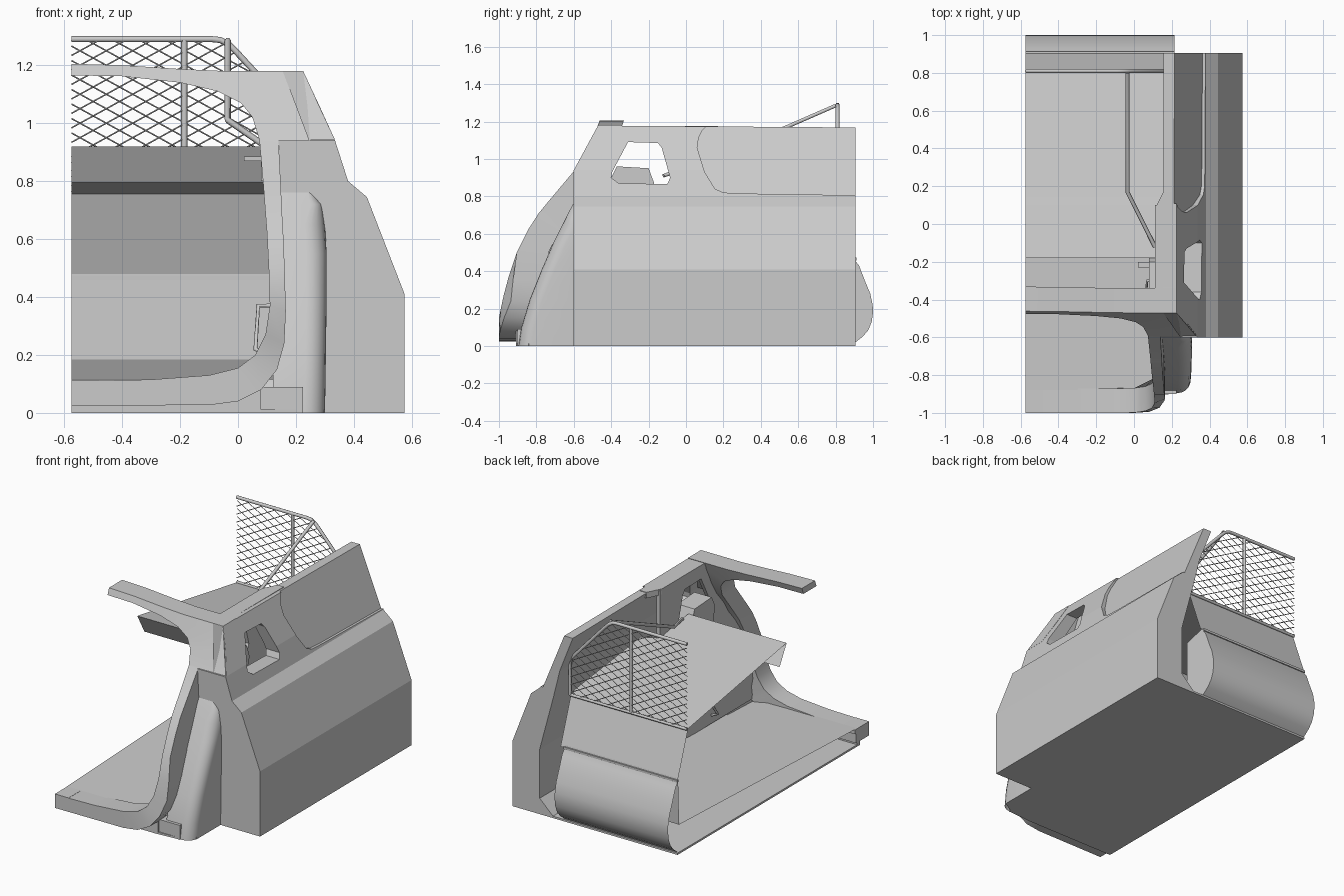
import bpy, bmesh, math
from mathutils import Vector

if "Cube" in bpy.data.objects:
    bpy.data.objects.remove(bpy.data.objects["Cube"])

CUT = -0.575  # open middle plane of the half body


def mesh(name, verts, faces, smooth=False):
    me = bpy.data.meshes.new(name)
    me.from_pydata(verts, [], faces)
    bm = bmesh.new()
    bm.from_mesh(me)
    bmesh.ops.recalc_face_normals(bm, faces=bm.faces)
    bm.to_mesh(me)
    bm.free()
    ob = bpy.data.objects.new(name, me)
    bpy.context.collection.objects.link(ob)
    if smooth:
        bpy.ops.object.select_all(action='DESELECT')
        ob.select_set(True)
        bpy.context.view_layer.objects.active = ob
        bpy.ops.object.shade_smooth_by_angle(angle=math.radians(35))
    return ob


def prism(name, pts, place, a, b, caps=(True, True), closed=True, smooth=False):
    """Extrude 2D points between a and b; place(p, q, t) returns a 3D point."""
    n = len(pts)
    verts = [place(p, q, t) for t in (a, b) for p, q in pts]
    m = n if closed else n - 1
    faces = [(i, (i + 1) % n, n + (i + 1) % n, n + i) for i in range(m)]
    if caps[0]:
        faces.append(tuple(range(n)))
    if caps[1]:
        faces.append(tuple(range(n, 2 * n)))
    return mesh(name, verts, faces, smooth)


along_x = lambda y, z, x: (x, y, z)
along_y = lambda x, z, y: (x, y, z)
along_z = lambda x, y, z: (x, y, z)


def interp(table, v):
    for (a, fa), (b, fb) in zip(table, table[1:]):
        if v <= b:
            return fa + (fb - fa) * max(0, (v - a) / (b - a))
    return table[-1][1]


def box(name, lo, hi):
    return prism(name, [(lo[0], lo[1]), (hi[0], lo[1]), (hi[0], hi[1]), (lo[0], hi[1])],
                 along_z, lo[2], hi[2])


def bars(name, paths, r, res=1):
    cu = bpy.data.curves.new(name, 'CURVE')
    cu.dimensions = '3D'
    cu.bevel_depth, cu.bevel_resolution, cu.use_fill_caps = r, res, True
    for path in paths:
        s = cu.splines.new('POLY')
        s.points.add(len(path) - 1)
        for p, co in zip(s.points, path):
            p.co = (*co, 1)
    ob = bpy.data.objects.new(name, cu)
    bpy.context.collection.objects.link(ob)
    bpy.ops.object.select_all(action='DESELECT')
    ob.select_set(True)
    bpy.context.view_layer.objects.active = ob
    bpy.ops.object.convert(target='MESH')
    return ob


def cut(ob, cutter):
    mod = ob.modifiers.new("cut", 'BOOLEAN')
    mod.object, mod.operation, mod.solver = cutter, 'DIFFERENCE', 'EXACT'
    cutter.hide_render = True
    cutter.display_type = 'WIRE'


# front slope: y as a function of height
SLOPE = [(0, -1), (.15, -1), (.25, -.98), (.35, -.955), (.5, -.905), (.65, -.83),
         (.72, -.78), (.94, -.595), (1.03, -.54), (1.11, -.5), (1.18, -.47), (1.21, -.46)]

# side wall: outer and inner profile, slanted front edge above the shoulder
outer = [(.575, 0), (.575, .41), (.445, .745), (.38, .8), (.335, .94), (.225, 1.178)]
inner = [(.155, 1.178), (.245, .94), (.29, .76), (.385, .41), (.385, .1), (.28, 0)]
side_wall = prism("side_wall", outer + inner,
                  lambda x, z, t: (x, .905 if t else (-.6 if z <= .94 else interp(SLOPE, z)),
                                   z - (.01 if t and z > 1 else 0)), 0, 1)
prism("front_bulkhead", outer[:5] + [(.14, .94), (.13, 0)], along_y, -.602, -.57)

# cabin lining and roof strip
lining = prism("cabin_lining", [(-.86, .14), (-.82, .4), (-.76, .57), (-.67, .72), (-.47, .94),
                                (-.36, 1.17), (.1, 1.17), (.1, .14)], along_x, .112, .135)
prism("roof_strip", [(.11, -.4), (.2, -.4), (.2, .17), (.155, .17), (.11, .08)],
      along_z, 1.14, 1.177)

# window hole and recessed rear panel
window = prism("window_cutter", [(-.31, 1.09), (-.15, 1.085), (-.13, 1.06), (-.085, .9),
                                 (-.1, .865), (-.36, .87), (-.4, .9), (-.395, .93)],
               along_x, 0, .6)
cut(side_wall, window)
cut(lining, window)
arc = [(.06 + .09 * (1 - math.cos(a)), 1.06 + .13 * math.sin(a))
       for a in (0, .4, .8, 1.2, 1.57)]
recess = prism("recess_cutter", arc + [(.95, 1.21), (.95, .805), (.3, .815), (.2, .82),
                                       (.155, .84), (.1, .93)],
               lambda y, z, t: (.375 - (z - .8) * .41 - .01 + t, y, z), 0, .15)
cut(side_wall, recess)

# front arch frame: rings of four points around the window opening
ins = [(CUT, 1.165), (-.4, 1.162), (-.2, 1.14), (-.07, 1.11), (.01, 1.07), (.05, 1.02),
       (.073, .945), (.074, .94), (.088, .78), (.093, .71), (.1, .62), (.106, .5), (.11, .37),
       (.095, .27), (.06, .2), (0, .155), (-.1, .13), (-.3, .115), (CUT, .11)]
outs = [(CUT, 1.205), (-.4, 1.2), (-.2, 1.187), (-.05, 1.18), (.225, 1.18), (.281, 1.06),
        (.335, .942), (.14, .94), (.148, .78), (.151, .71), (.156, .62), (.161, .5), (.165, .35),
        (.16, .24), (.135, .15), (.08, .08), (0, .04), (-.1, .027), (CUT, .025)]
verts, faces = [], []
for (xi, zi), (xo, zo) in zip(ins, outs):
    yi, yo = interp(SLOPE, zi), interp(SLOPE, zo)
    yo += .05 * max(0, xo / .165) ** 3 * min(1, max(0, (.5 - zo) / .25))
    d = .13 if zo > .9 or xo < .12 else .17
    verts += [(xi, yi, zi), (xo, yo, zo), (xo, yo + d, zo), (xi, yi + .13, zi)]
for i in range(len(ins) - 1):
    for k in range(4):
        j = (k + 1) % 4
        faces.append((4 * i + k, 4 * i + j, 4 * i + 4 + j, 4 * i + 4 + k))
faces += [(0, 1, 2, 3), tuple(range(len(verts) - 4, len(verts)))]
mesh("front_arch", verts, faces, True)

# rounded fender in front of the bulkhead
rows = [(0, -.895, .3), (.1, -.88, .302), (.25, -.835, .304), (.4, -.775, .306), (.55, -.71, .306),
        (.65, -.66, .3), (.72, -.625, .29), (.765, -.6, .255)]
verts, faces, n = [], [], 9
for z, yf, xo in rows:
    r = min(.07, -.585 - yf)
    verts += [(.12, -.585, z), (.12, yf, z)]
    for k in range(6):
        a = k * math.pi / 10
        verts.append((xo - r + r * math.sin(a), yf + r - r * math.cos(a), z))
    verts.append((xo, -.585, z))
for i in range(len(rows) - 1):
    faces += [(n * i + k, n * i + k + 1, n * i + n + k + 1, n * i + n + k) for k in range(n - 1)]
faces.append(tuple(range(n * (len(rows) - 1), n * len(rows))))
mesh("front_fender", verts, faces, True)
box("fender_foot", (.06, -.9, 0), (.225, -.6, .09))

# base plate, floor with upright back wall, sill and latch
prism("base_plate", [(CUT, -.91), (.06, -.91), (.2, -.9), (.3, -.84), (.3, -.6), (.575, -.6),
                     (.575, .905), (CUT, .905)], along_z, 0, .012)
prism("floor", [(-.88, .115), (.89, .185), (.9, .48)], along_x, CUT, .13,
      (False, False), False)
box("front_sill", (CUT, -.91, 0), (.08, -.88, .1))
box("sill_latch", (CUT, -1, .085), (-.48, -.86, .113))

# rear roll and the panel above it
roll = [(.9, .48), (.905, .455), (.925, .43), (.96, .34), (.985, .28), (.998, .22), (1, .18),
        (.993, .13), (.975, .085), (.945, .05), (.9, .015)]
prism("rear_roll", roll, along_x, CUT, .215, (False, False), False, True)
prism("rear_roll_end", roll + [(.75, .015), (.75, .44)], along_x, .205, .215)
prism("rear_panel", [(.8, .755), (.905, .465)], along_x, CUT, .24, (False, False), False)
box("rear_ledge", (CUT, .895, .458), (.215, .912, .472))

# thin deck with a folded front edge
mesh("deck", [(CUT, -.11, .795), (.11, -.11, .795), (.11, -.18, .92), (CUT, -.18, .92),
              (.12, .1, .873), (CUT, .1, .873), (.25, .8, .755), (CUT, .8, .755),
              (.22, .14, .866), (CUT, .14, .866)],
     [(0, 1, 2, 3), (3, 2, 4, 5), (5, 4, 8, 9), (9, 8, 6, 7)])

# cabin side details
prism("side_pod", [(-.39, .8), (-.19, .8), (-.17, .87), (-.2, .95), (-.37, .96), (-.4, .9)],
      along_x, .08, .2)
box("deck_latch", (.02, -.23, .87), (.1, -.2, .885))
bars("grab_handle", [[(.11, -.3, .37), (.07, -.3, .37), (.06, -.4, .22), (.1, -.4, .2)]], .008)

# fence frame
Y = .81
frame = [(CUT, 1.29), (-.09, 1.29), (-.06, 1.287), (-.03, 1.27), (.0, 1.24), (.24, .98), (.24, .755)]
bars("fence_frame", [[(x, Y, z) for x, z in frame]], .0105, 2)
bars("fence_lower_rail", [[(CUT, Y, .755), (.24, Y, .755)]], .009)
bars("fence_post", [[(-.185, Y, .755), (-.185, Y, 1.29)]], .011)
bars("fence_strut", [[(-.035, .8, 1.285), (-.035, .17, 1.01), (.11, -.12, .91)]], .011)

# diamond mesh, each wire clipped to the fence outline
outline = [Vector(p) for p in frame + [(CUT, .755)]]
wires = []
for m in (.55, -.55):
    for k in range(-5, 40):
        c, hits = .35 + k * .05, []
        for a, b in zip(outline, outline[1:] + outline[:1]):
            da, db = a.y - m * a.x - c, b.y - m * b.x - c
            if da * db < 0:
                hits.append(a.lerp(b, da / (da - db)))
        if len(hits) == 2:
            wires.append([(h.x, Y - .006 * m, h.y) for h in hits])
bars("fence_mesh", wires, .0025, 0)
